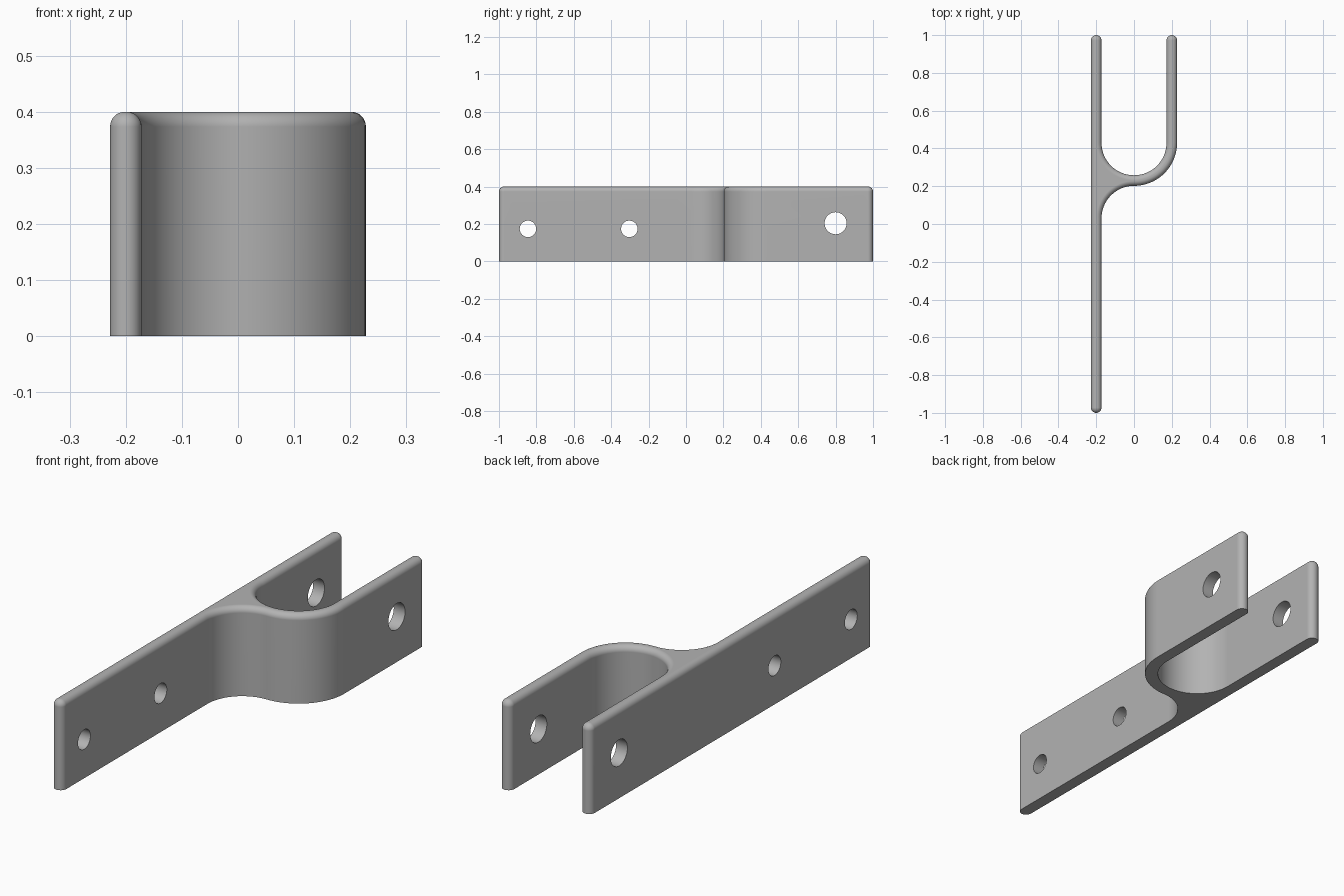
import bpy, bmesh, math

if "Cube" in bpy.data.objects:
    bpy.data.objects.remove(bpy.data.objects["Cube"])

HALF = 0.028          # half thickness of the strap
HEIGHT = 0.4
ROUND = 0.0265        # rounding of the upper rim
BEND_Y = 0.43         # centre of the U bend

steel = bpy.data.materials.new("grey steel")
steel.diffuse_color = (0.45, 0.45, 0.45, 1)
steel.use_nodes = True
steel.node_tree.nodes["Principled BSDF"].inputs["Base Color"].default_value = steel.diffuse_color


def arc(cx, cy, r, a0, a1, n):
    return [(cx + r * math.cos(math.radians(a0 + (a1 - a0) * i / n)),
             cy + r * math.sin(math.radians(a0 + (a1 - a0) * i / n))) for i in range(n + 1)]


def outline(d):
    """Plan outline of the forked strap, inset by d."""
    cap, inner, outer = HALF - d, 0.2 - HALF + d, 0.2 + HALF - d
    return (arc(-0.2, -1 + HALF, cap, 180, 360, 16)       # front end
            + arc(0, BEND_Y - 0.4, inner, 180, 90, 24)    # fillet to the long strap
            + arc(0, BEND_Y, outer, 270, 360, 24)[1:]     # outside of the bend
            + arc(0.2, 1 - HALF, cap, 0, 180, 16)         # short arm end
            + arc(0, BEND_Y, inner, 360, 180, 48)         # inside of the bend
            + arc(-0.2, 1 - HALF, cap, 0, 180, 16))       # long arm end


# Bracket body: flat underside, straight walls, rounded upper rim
levels = [(0, 0)]
for i in range(9):
    a = math.pi / 2 * i / 8
    levels.append((ROUND * (1 - math.cos(a)), HEIGHT - ROUND + ROUND * math.sin(a)))

bm = bmesh.new()
rings = [[bm.verts.new((x, y, z)) for x, y in outline(d)] for d, z in levels]
n = len(rings[0])
for lo, hi in zip(rings, rings[1:]):
    for i in range(n):
        j = (i + 1) % n
        bm.faces.new((lo[i], lo[j], hi[j], hi[i]))
bm.faces.new(rings[0][::-1])
bm.faces.new(rings[-1])
mesh = bpy.data.meshes.new("forked_bracket")
bm.to_mesh(mesh)
bm.free()
mesh.materials.append(steel)
bracket = bpy.data.objects.new("forked_bracket", mesh)
bpy.context.collection.objects.link(bracket)

# Screw holes in the long strap and pin holes through both arms
for y, z, r in ((-0.845, 0.174, 0.044), (-0.303, 0.174, 0.044), (0.8, 0.204, 0.059)):
    bpy.ops.mesh.primitive_cylinder_add(vertices=48, radius=r, depth=1,
                                        location=(0, y, z), rotation=(0, math.pi / 2, 0))
    cutter = bpy.context.object
    cutter.name = "hole_cutter"
    cutter.hide_render = True
    cutter.data.materials.append(steel)
    cut = bracket.modifiers.new("hole", 'BOOLEAN')
    cut.operation, cut.solver, cut.object = 'DIFFERENCE', 'EXACT', cutter
    bpy.context.view_layer.objects.active = bracket
    bpy.ops.object.modifier_apply(modifier=cut.name)
    bpy.data.objects.remove(cutter)

# Smooth curves, crisp hole and underside edges
bpy.ops.object.select_all(action='DESELECT')
bracket.select_set(True)
bpy.context.view_layer.objects.active = bracket
bpy.ops.object.shade_smooth_by_angle(angle=math.radians(30))
weighted = bracket.modifiers.new("weighted_normals", 'WEIGHTED_NORMAL')
weighted.keep_sharp = True
